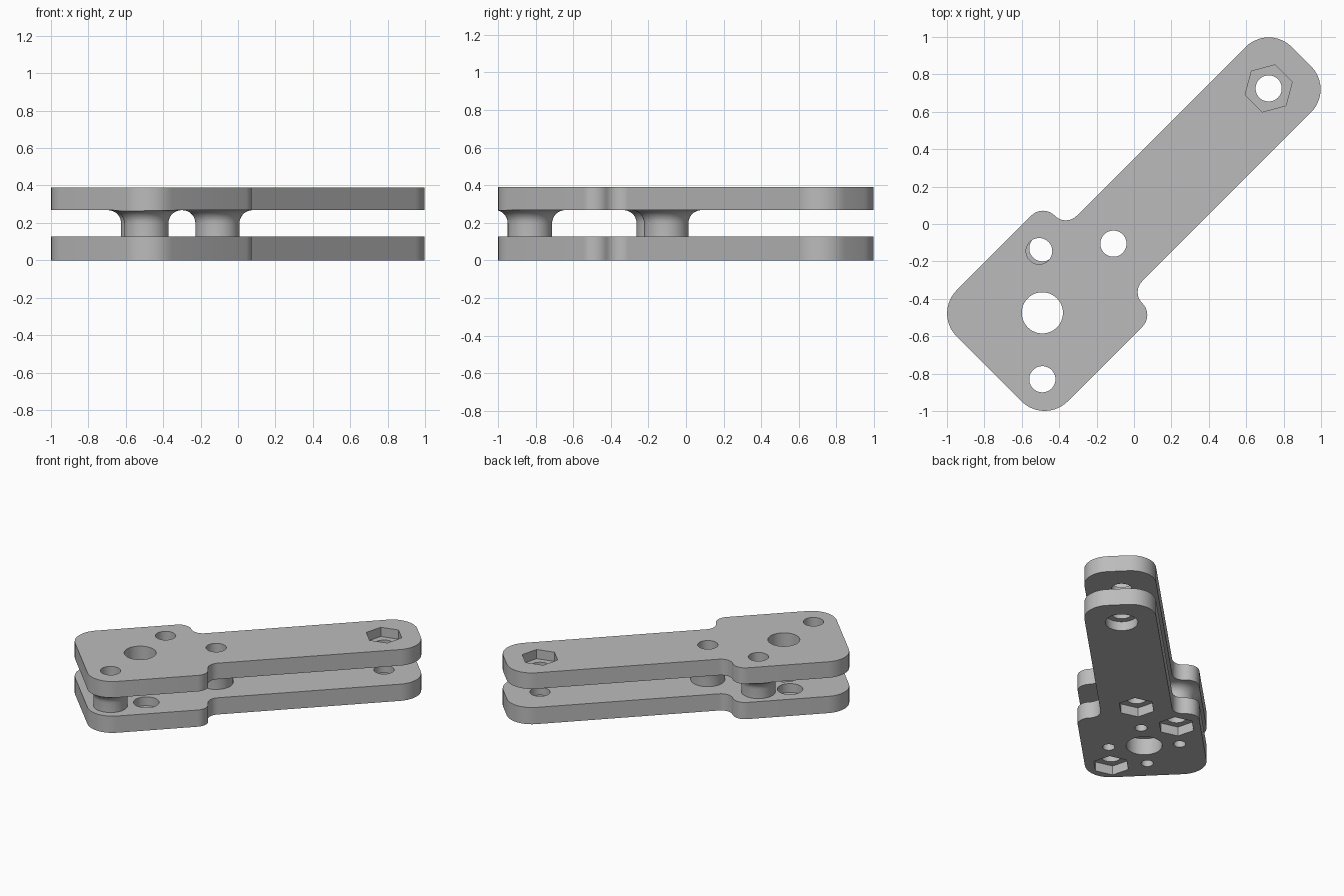
import bpy, bmesh, math
from mathutils import Vector

if "Cube" in bpy.data.objects:
    bpy.data.objects.remove(bpy.data.objects["Cube"], do_unlink=True)

grey = bpy.data.materials.new("plain_grey")
grey.use_nodes = True
grey.diffuse_color = (0.5, 0.5, 0.5, 1)
grey.node_tree.nodes["Principled BSDF"].inputs["Base Color"].default_value = (0.5, 0.5, 0.5, 1)

LOWER_TOP, UPPER_BOTTOM, UPPER_TOP = 0.127, 0.268, 0.39
FRONT, BACK, INNER, TIP = (-0.49, -0.83), (-0.49, -0.13), (-0.11, -0.105), (0.72, 0.725)
BACK_UPPER = (-0.507, -0.145)
BORE = (-0.49, -0.475)
DIAGONAL = math.radians(45)


def new_object(name, bm):
    bmesh.ops.recalc_face_normals(bm, faces=bm.faces)
    mesh = bpy.data.meshes.new(name)
    bm.to_mesh(mesh)
    bm.free()
    mesh.materials.append(grey)
    obj = bpy.data.objects.new(name, mesh)
    bpy.context.collection.objects.link(obj)
    return obj


def prism(name, points, z0, z1):
    bm = bmesh.new()
    face = bm.faces.new([bm.verts.new((x, y, z0)) for x, y in points])
    ext = bmesh.ops.extrude_face_region(bm, geom=[face])["geom"]
    bmesh.ops.translate(bm, vec=(0, 0, z1 - z0),
                        verts=[g for g in ext if isinstance(g, bmesh.types.BMVert)])
    return new_object(name, bm)


def ring(centre, radius, sides=48, turn=0.0):
    return [(centre[0] + radius * math.cos(turn + math.tau * i / sides),
             centre[1] + radius * math.sin(turn + math.tau * i / sides)) for i in range(sides)]


def rounded(corners, steps=10):
    """Round each (along, across, radius) right-angle corner, then turn to the diagonal."""
    pts = []
    for i, (u, v, r) in enumerate(corners):
        here = Vector((u, v))
        a = (Vector(corners[i - 1][:2]) - here).normalized()
        b = (Vector(corners[(i + 1) % len(corners)][:2]) - here).normalized()
        centre = here + (a + b) * r
        for k in range(steps + 1):
            t = math.pi / 2 * k / steps
            p = centre - b * r * math.cos(t) - a * r * math.sin(t)
            pts.append(((p.x - p.y) * math.sqrt(0.5), (p.x + p.y) * math.sqrt(0.5)))
    return pts


def boolean(obj, tool, operation):
    mod = obj.modifiers.new(operation.title(), 'BOOLEAN')
    mod.operation = operation
    mod.solver = 'EXACT'
    mod.object = tool
    bpy.ops.object.select_all(action='DESELECT')
    bpy.context.view_layer.objects.active = obj
    obj.select_set(True)
    bpy.ops.object.modifier_apply(modifier=mod.name)
    bpy.data.objects.remove(tool, do_unlink=True)


def drill(obj, points, z0, z1):
    boolean(obj, prism("cutter", points, z0, z1), 'DIFFERENCE')


def finish(obj):
    bpy.ops.object.select_all(action='DESELECT')
    bpy.context.view_layer.objects.active = obj
    obj.select_set(True)
    bpy.ops.object.shade_smooth_by_angle(angle=math.radians(30))


# Shared plate outline: square head, shoulders and long arm
half = [(-1.096, 0.42, 0.175), (-0.268, 0.42, 0.088), (-0.268, 0.2475, 0.082), (1.266, 0.2475, 0.175)]
outline = rounded(half + [(u, -v, r) for u, v, r in reversed(half)])

# Lower plate with motor bore, recessed screw holes and nut pockets below
lower = prism("lower_plate", outline, 0, LOWER_TOP)
drill(lower, ring(BORE, 0.124), -0.1, 0.2)
for i in range(4):
    hole = ring(BORE, 0.245, 4, DIAGONAL)[i]
    drill(lower, ring(hole, 0.042, 32), -0.1, 0.2)
    drill(lower, ring(hole, 0.088), 0.06, 0.2)
for spot in (FRONT, BACK, INNER):
    drill(lower, ring(spot, 0.07), -0.1, 0.2)
    drill(lower, ring(spot, 0.13, 6, DIAGONAL), -0.1, 0.07)
drill(lower, ring(TIP, 0.07), -0.1, 0.2)
drill(lower, ring(TIP, 0.112), -0.1, 0.07)
finish(lower)

# Upper plate with matching holes and a nut pocket at the arm tip
upper = prism("upper_plate", outline, UPPER_BOTTOM, UPPER_TOP)
drill(upper, ring(BORE, 0.11), 0.2, 0.5)
for spot in (FRONT, BACK_UPPER, INNER, TIP):
    drill(upper, ring(spot, 0.07), 0.2, 0.5)
drill(upper, ring(TIP, 0.13, 6, math.radians(15)), UPPER_TOP - 0.07, 0.5)
finish(upper)


# Hollow spacers that flare into the upper plate, trimmed to the outline
def spacer(name, centre, radius=0.118, cove=0.07, sides=48):
    profile = [(0.07, LOWER_TOP), (radius, LOWER_TOP)]
    for k in range(9):
        t = math.pi / 2 * k / 8
        profile.append((radius + cove * (1 - math.cos(t)), UPPER_BOTTOM - cove * (1 - math.sin(t))))
    profile.append((0.07, UPPER_BOTTOM))
    bm = bmesh.new()
    loops = [[bm.verts.new((x, y, z)) for x, y in ring(centre, r, sides)] for r, z in profile]
    for j, low in enumerate(loops):
        high = loops[(j + 1) % len(loops)]
        for i in range(sides):
            n = (i + 1) % sides
            bm.faces.new((low[i], low[n], high[n], high[i]))
    obj = new_object(name, bm)
    boolean(obj, prism("cutter", outline, 0, UPPER_TOP), 'INTERSECT')
    finish(obj)


spacer("front_spacer", FRONT)
spacer("back_spacer", BACK_UPPER)
spacer("inner_spacer", INNER)
